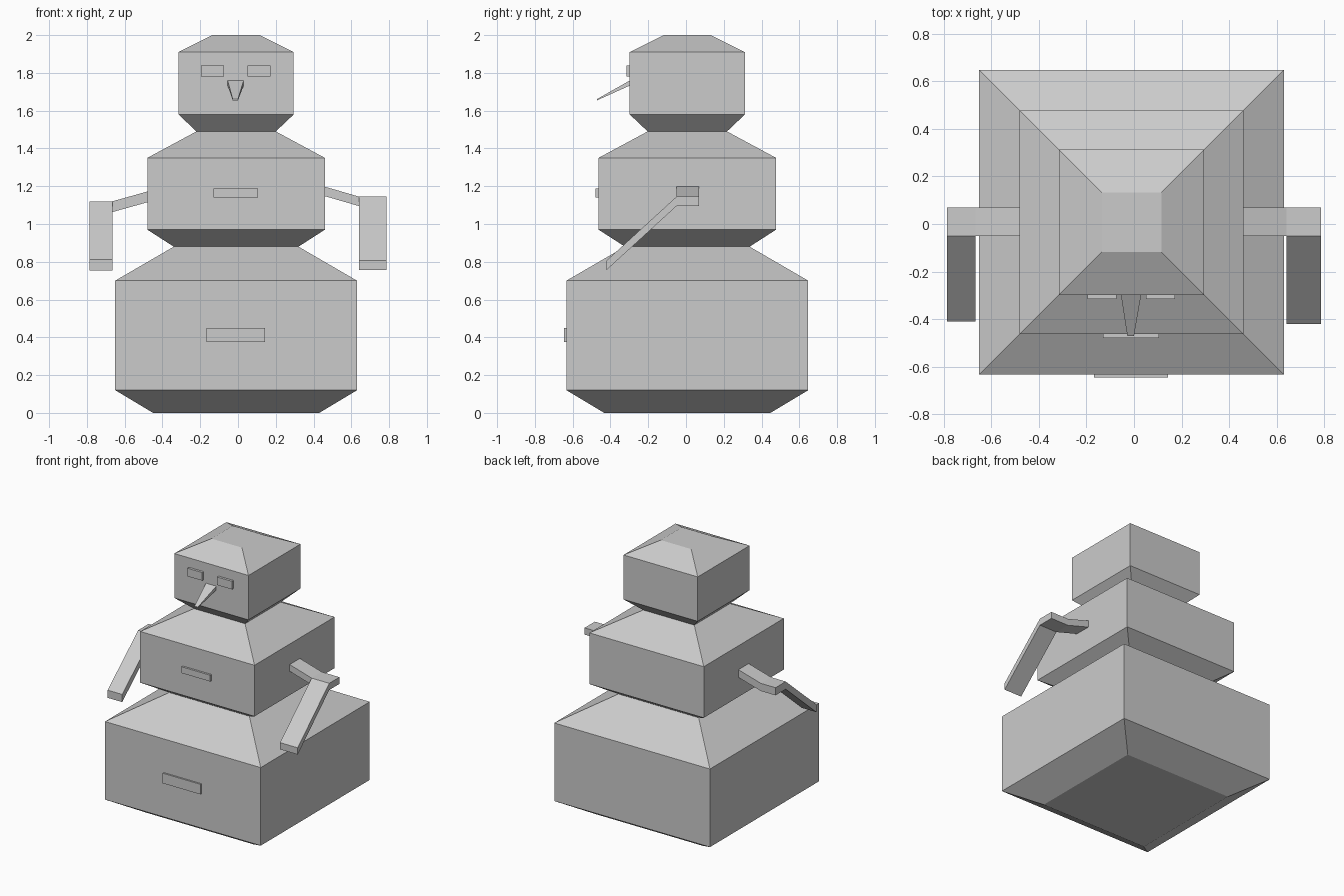
import bpy
import bmesh
from mathutils import Vector

default = bpy.data.objects.get("Cube")
if default:
    bpy.data.objects.remove(default)

grey = bpy.data.materials.new("snow grey")
grey.use_nodes = True
colour = (0.6, 0.6, 0.6, 1)
grey.diffuse_color = colour
grey.node_tree.nodes["Principled BSDF"].inputs["Base Color"].default_value = colour

CX, CY = -0.01, 0.007  # axis of the stacked body


def finish(name, bm):
    bmesh.ops.recalc_face_normals(bm, faces=bm.faces)
    mesh = bpy.data.meshes.new(name)
    bm.to_mesh(mesh)
    bm.free()
    mesh.materials.append(grey)
    obj = bpy.data.objects.new(name, mesh)
    bpy.context.collection.objects.link(obj)
    return obj


def loft(bm, rings):
    """Skin a list of four-point rings and cap both ends."""
    loops = [[bm.verts.new(p) for p in ring] for ring in rings]
    for a, b in zip(loops, loops[1:]):
        for i in range(4):
            j = (i + 1) % 4
            bm.faces.new((a[i], a[j], b[j], b[i]))
    bm.faces.new(loops[0][::-1])
    bm.faces.new(loops[-1])


def square(half, z):
    return [(CX + sx * half, CY + sy * half, z)
            for sx, sy in ((-1, -1), (1, -1), (1, 1), (-1, 1))]


def body_block(name, profile):
    bm = bmesh.new()
    loft(bm, [square(half, z) for half, z in profile])
    finish(name, bm)


def upright(x0, x1, y, z0, z1):
    """Rectangle in the plane of the front."""
    return [(x0, y, z0), (x1, y, z0), (x1, y, z1), (x0, y, z1)]


def front_plate(name, x0, x1, z0, z1, y_front, y_back):
    bm = bmesh.new()
    loft(bm, [upright(x0, x1, y, z0, z1) for y in (y_front, y_back)])
    finish(name, bm)


# Stacked body
body_block("lower_body", [(0.44, 0), (0.64, 0.12), (0.64, 0.7), (0.33, 0.88)])
body_block("middle_body", [(0.33, 0.88), (0.47, 0.97), (0.47, 1.35), (0.21, 1.49)])
body_block("head", [(0.21, 1.49), (0.305, 1.58), (0.305, 1.91), (0.125, 2)])

# Eyes and buttons
front_plate("right_eye", -0.195, -0.073, 1.78, 1.84, -0.316, -0.295)
front_plate("left_eye", 0.05, 0.172, 1.78, 1.84, -0.316, -0.295)
front_plate("upper_button", -0.13, 0.105, 1.14, 1.187, -0.478, -0.46)
front_plate("lower_button", -0.168, 0.143, 0.375, 0.45, -0.645, -0.63)

# Nose, tapering forward and down
bm = bmesh.new()
loft(bm, [upright(-0.055, 0.03, -0.297, 1.733, 1.76),
          upright(-0.028, 0.0, -0.47, 1.655, 1.662)])
finish("nose", bm)


# Arms: sloping upper arm, level elbow, forearm reaching forward and down
def arm(name, shoulder_x, elbow_x, outer_x, shoulder_z, elbow_z, thick, hand_y, hand_z):
    y0, y1 = -0.05, 0.07

    def section(x, z):
        return [(x, y0, z), (x, y1, z), (x, y1, z + thick), (x, y0, z + thick)]

    bm = bmesh.new()
    loft(bm, [section(shoulder_x, shoulder_z), section(elbow_x, elbow_z),
              section(outer_x, elbow_z)])
    middle = (elbow_x + outer_x) / 2
    front = min(bm.faces, key=lambda f: (
        f.calc_center_median() - Vector((middle, y0, elbow_z + thick / 2))).length)
    new = bmesh.ops.extrude_face_region(bm, geom=[front])["geom"]
    bmesh.ops.translate(bm, verts=[v for v in new if isinstance(v, bmesh.types.BMVert)],
                        vec=(0, hand_y - y0, hand_z - elbow_z))
    if front.is_valid:
        bm.faces.remove(front)
    finish(name, bm)


arm("right_arm", -0.48, -0.665, -0.785, 1.115, 1.063, 0.057, -0.41, 0.755)
arm("left_arm", 0.458, 0.64, 0.785, 1.148, 1.095, 0.05, -0.42, 0.757)
